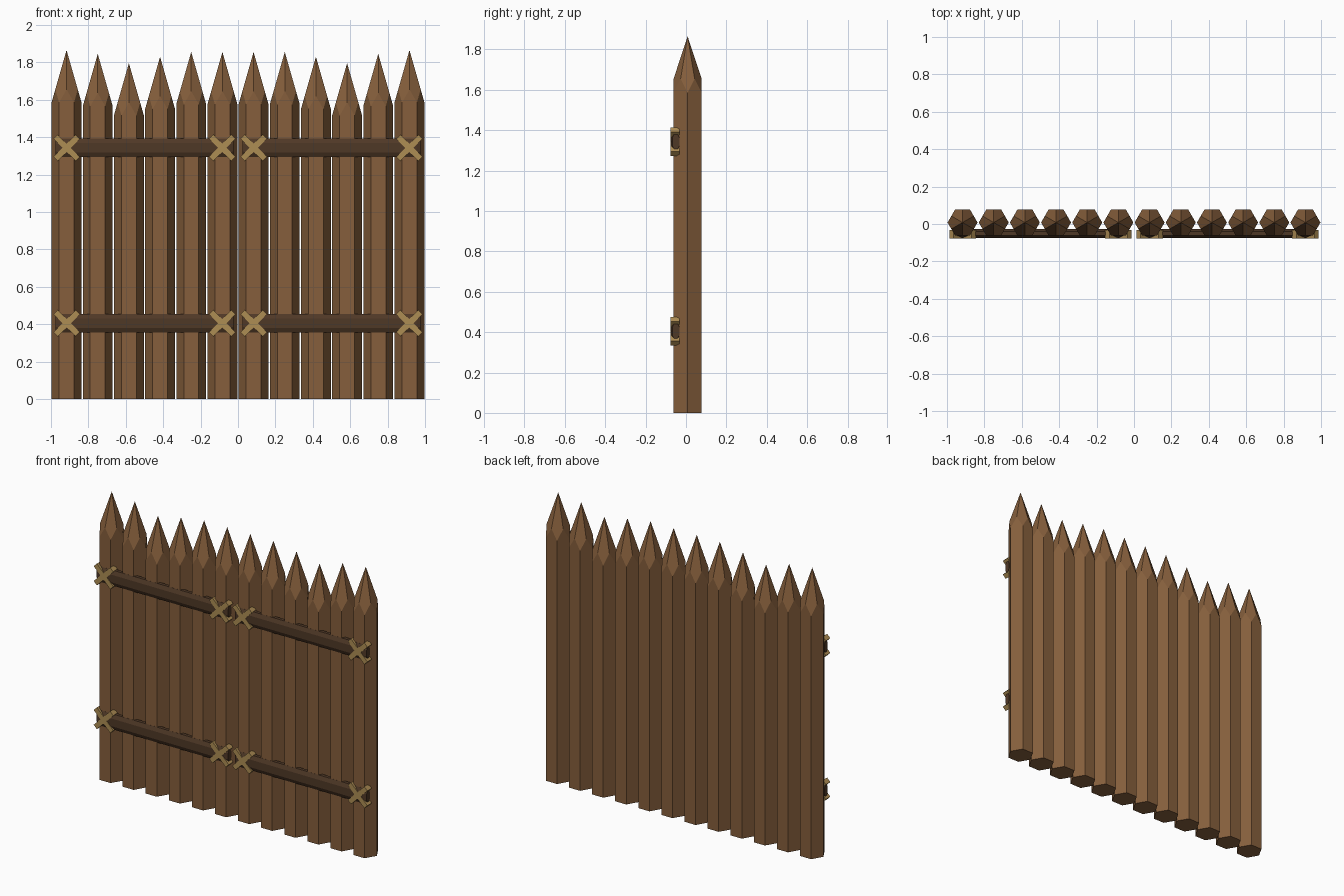
import bpy, bmesh
from math import cos, sin, pi, radians
from mathutils import Matrix

if "Cube" in bpy.data.objects:
    bpy.data.objects.remove(bpy.data.objects["Cube"], do_unlink=True)


def make_material(name, rgb):
    """Flat material from an sRGB colour."""
    linear = [((c / 255 + 0.055) / 1.055) ** 2.4 for c in rgb] + [1]
    mat = bpy.data.materials.new(name)
    mat.use_nodes = True
    mat.diffuse_color = linear
    mat.node_tree.nodes["Principled BSDF"].inputs["Base Color"].default_value = linear
    return mat


wood = make_material("brown wood", (134, 95, 60))
dark_wood = make_material("dark wood", (79, 56, 38))
rope = make_material("tan rope", (174, 141, 84))


def add_object(name, bm, mat, location):
    bmesh.ops.recalc_face_normals(bm, faces=bm.faces)
    mesh = bpy.data.meshes.new(name)
    bm.to_mesh(mesh)
    bm.free()
    mesh.materials.append(mat)
    obj = bpy.data.objects.new(name, mesh)
    obj.location = location
    bpy.context.collection.objects.link(obj)


def hull(points):
    bm = bmesh.new()
    for p in points:
        bm.verts.new(p)
    bmesh.ops.convex_hull(bm, input=bm.verts)
    bmesh.ops.dissolve_limit(bm, angle_limit=radians(1), verts=bm.verts, edges=bm.edges)
    return bm


def hexagon(radius, z, turn=0.0):
    return [(radius * cos(k * pi / 3 + turn), radius * sin(k * pi / 3 + turn), z)
            for k in range(6)]


# Hexagonal stake, sharpened so each flat side rises to a small gable
def add_stake(name, x, height):
    radius, cut = 0.08, 0.28
    points = hexagon(radius, 0) + hexagon(radius, height - cut)
    points += hexagon(radius * cos(pi / 6), height - cut * 0.75, pi / 6)
    points.append((0, 0, height))
    add_object(name, hull(points), wood, (x, 0.008, 0))


# Chamfered rail with slightly tapered ends
def add_rail(name, x, z):
    profile = [(-0.025, 0.025), (-0.013, 0.05), (0.009, 0.05), (0.022, 0.025)]
    points = []
    for px, scale in ((0.475, 0.75), (0.455, 1)):
        for py, pz in profile:
            points += [(sx * px, py * scale, sz * pz * scale)
                       for sx in (-1, 1) for sz in (-1, 1)]
    add_object(name, hull(points), dark_wood, (x, -0.049, z))


# Crossed rope lashing
def add_lashing(name, x, z):
    bm = bmesh.new()
    for angle in (45, -45):
        turn = Matrix.Rotation(radians(angle), 4, 'Y')
        bmesh.ops.create_cube(bm, size=1, matrix=turn @ Matrix.Diagonal((0.168, 0.045, 0.032, 1)))
    add_object(name, bm, rope, (x, -0.0545, z))


# Two mirrored gate panels
heights = [1.855, 1.855, 1.83, 1.795, 1.845, 1.865]
for side, sign in (("left", 1), ("right", -1)):
    for i, height in enumerate(heights):
        add_stake(f"{side}_stake_{i + 1}", sign * (i + 0.5) / 6, height)
    for level, z in (("lower", 0.405), ("upper", 1.343)):
        add_rail(f"{side}_{level}_rail", sign * 0.5, z)
        for place, x in (("inner", 1 / 12), ("outer", 11 / 12)):
            add_lashing(f"{side}_{level}_{place}_lashing", sign * x, z)
